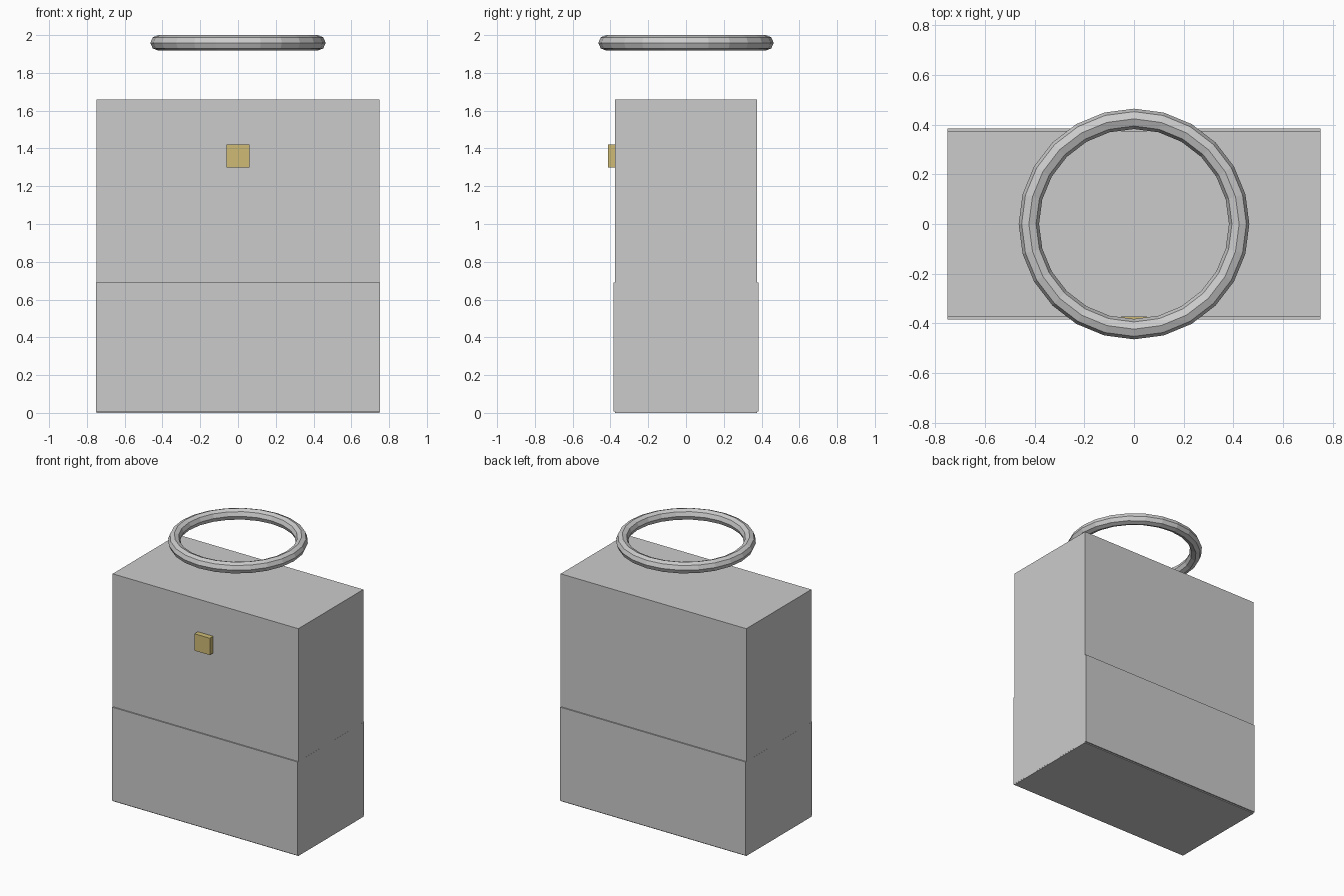
import bpy

if "Cube" in bpy.data.objects:
    bpy.data.objects.remove(bpy.data.objects["Cube"])


def box(name, x, y, z):
    """Box spanning the given (min, max) ranges."""
    spans = (x, y, z)
    bpy.ops.mesh.primitive_cube_add(size=1, location=[(a + b) / 2 for a, b in spans])
    obj = bpy.context.object
    obj.name = obj.data.name = name
    for v in obj.data.vertices:
        for i, (a, b) in enumerate(spans):
            v.co[i] *= b - a
    return obj


# Main block
box("body", (-0.75, 0.75), (-0.375, 0.375), (0, 1.66))

# Slightly thicker sleeve around the lower part
box("lower_sleeve", (-0.7505, 0.7505), (-0.384, 0.384), (0.007, 0.69))

# Small square badge on the front
badge = box("front_badge", (-0.062, 0.062), (-0.414, -0.37), (1.298, 1.421))
gold = bpy.data.materials.new("dull_gold")
gold.diffuse_color = (0.62, 0.5, 0.18, 1)
gold.use_nodes = True
gold.node_tree.nodes["Principled BSDF"].inputs["Base Color"].default_value = gold.diffuse_color
badge.data.materials.append(gold)

# Faceted ring floating above
bpy.ops.mesh.primitive_torus_add(major_segments=24, minor_segments=8,
                                 major_radius=0.423, minor_radius=0.041,
                                 location=(0, 0, 1.959))
ring = bpy.context.object
ring.name = ring.data.name = "floating_ring"
